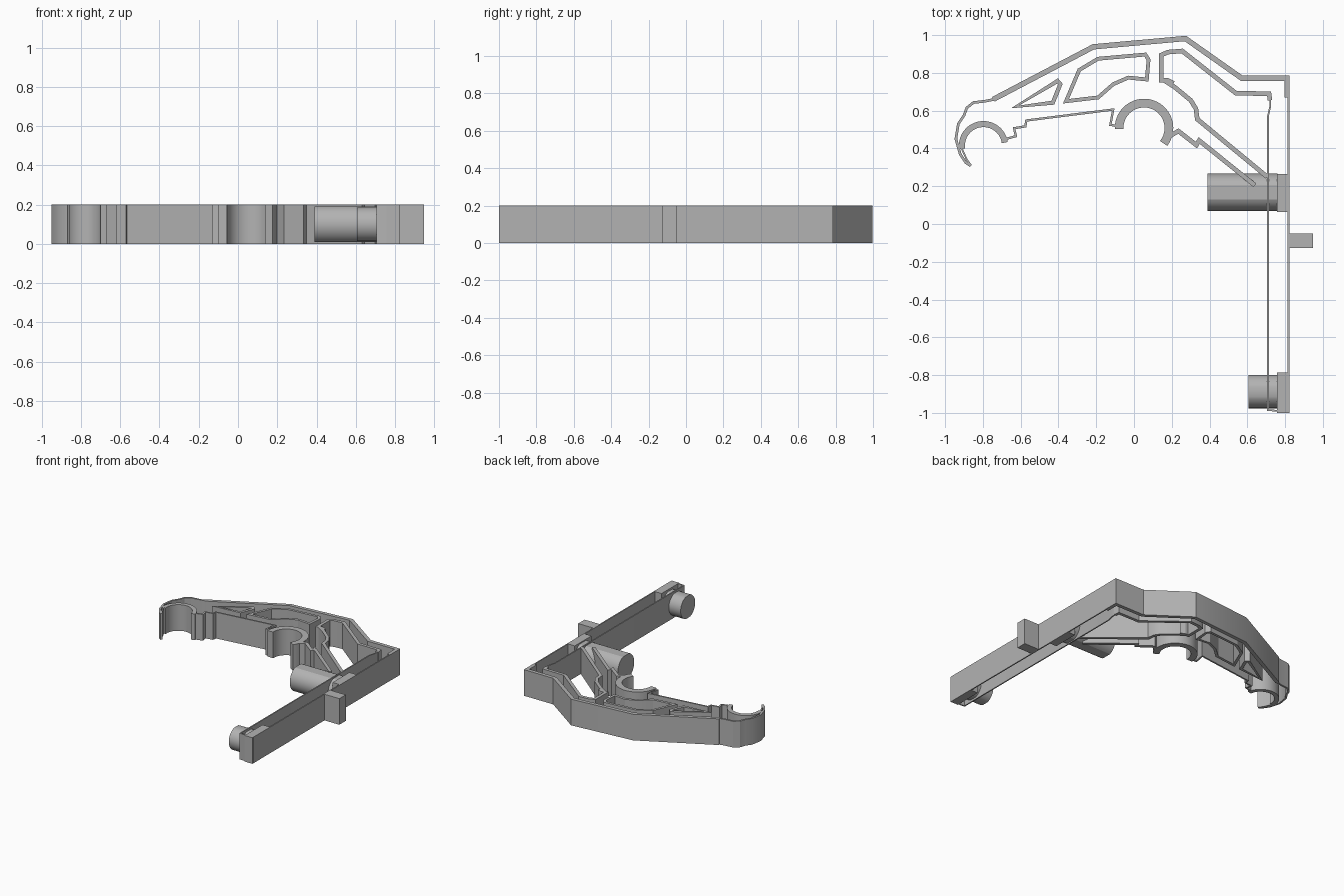
import bpy, bmesh, math
from mathutils import Vector

old = bpy.data.objects.get("Cube")
if old:
    bpy.data.objects.remove(old, do_unlink=True)

HEIGHT = 0.2
THICK, MEDIUM, THIN = 0.028, 0.024, 0.009

grey = bpy.data.materials.new("plain grey")
grey.use_nodes = True
colour = (0.45, 0.45, 0.45, 1)
grey.diffuse_color = colour
grey.node_tree.nodes["Principled BSDF"].inputs["Base Color"].default_value = colour
parts = []


def finish(name, bm):
    """Turn a bmesh into a named grey object."""
    bmesh.ops.recalc_face_normals(bm, faces=bm.faces)
    mesh = bpy.data.meshes.new(name)
    bm.to_mesh(mesh)
    bm.free()
    mesh.materials.append(grey)
    obj = bpy.data.objects.new(name, mesh)
    bpy.context.collection.objects.link(obj)
    parts.append(obj)
    return obj


def ribbon(name, points, width, closed=False):
    """Upright wall of constant width following a plan path with mitred corners."""
    path = [Vector(p) for p in points]
    count = len(path)
    bm = bmesh.new()
    rings = []
    for i, p in enumerate(path):
        before = path[i - 1] if i > 0 or closed else None
        after = path[(i + 1) % count] if i < count - 1 or closed else None
        d_in = (p - before).normalized() if before else (after - p).normalized()
        d_out = (after - p).normalized() if after else d_in
        n_in = Vector((-d_in.y, d_in.x))
        n_out = Vector((-d_out.y, d_out.x))
        mitre = (n_in + n_out).normalized()
        offset = mitre * (width / 2 / max(mitre.dot(n_in), 0.5))
        left, right = p + offset, p - offset
        rings.append([bm.verts.new((q.x, q.y, z)) for q, z in
                      ((left, 0), (right, 0), (right, HEIGHT), (left, HEIGHT))])
    for i in range(count if closed else count - 1):
        a, b = rings[i], rings[(i + 1) % count]
        for k in range(4):
            m = (k + 1) % 4
            bm.faces.new((a[k], a[m], b[m], b[k]))
    if not closed:
        bm.faces.new(rings[0])
        bm.faces.new(rings[-1])
    return finish(name, bm)


def arc(centre, radius, start, end, steps=28):
    """Plan points along a circular arc, angles in degrees."""
    angles = [math.radians(start + (end - start) * i / steps) for i in range(steps + 1)]
    return [(centre[0] + radius * math.cos(a), centre[1] + radius * math.sin(a)) for a in angles]


def block(name, x0, x1, y0, y1):
    bm = bmesh.new()
    bmesh.ops.create_cube(bm, size=1)
    for v in bm.verts:
        v.co = ((x0 + x1) / 2 + v.co.x * (x1 - x0),
                (y0 + y1) / 2 + v.co.y * (y1 - y0),
                (v.co.z + 0.5) * HEIGHT)
    return finish(name, bm)


def peg(name, x0, x1, y, radius, flat):
    """Round peg along x with narrow flats on its top and underside."""
    limit = math.sqrt(radius ** 2 - flat ** 2)
    start = math.asin(limit / radius)
    side = arc((0, 0), radius, -math.degrees(start), math.degrees(start), 16)
    outline = side + [(-a, -b) for a, b in side]
    bm = bmesh.new()
    ends = [[bm.verts.new((x, y + a, HEIGHT / 2 + b)) for a, b in outline] for x in (x0, x1)]
    for ring in ends:
        bm.faces.new(ring)
    for i in range(len(outline)):
        j = (i + 1) % len(outline)
        bm.faces.new((ends[0][i], ends[0][j], ends[1][j], ends[1][i]))
    return finish(name, bm)


# Roof line from bonnet to tail
ribbon("roof_line", [(-0.745, 0.66), (-0.215, 0.938), (0.272, 0.982), (0.57, 0.772),
                     (0.81, 0.772), (0.81, 0.67)], THICK)

# Thin nose and front bumper
ribbon("nose_line", [(-0.72, 0.664), (-0.79, 0.65), (-0.85, 0.643), (-0.885, 0.615),
                     (-0.9, 0.575), (-0.93, 0.53), (-0.943, 0.45), (-0.92, 0.37),
                     (-0.89, 0.325), (-0.865, 0.308)], 0.014)
ribbon("bumper_lip", [(-0.935, 0.41), (-0.912, 0.4), (-0.885, 0.34), (-0.862, 0.31)], THIN)

# Wheel arches
ribbon("front_wheel_arch", arc((-0.797, 0.415), 0.114, 188, 8), 0.032)
ribbon("rear_wheel_arch", arc((0.053, 0.508), 0.132, 182, -38), 0.046)

# Sill joining the arches
ribbon("sill", [(-0.68, 0.45), (-0.625, 0.465), (-0.635, 0.507), (-0.575, 0.517),
                (-0.57, 0.548), (-0.11, 0.606), (-0.125, 0.525), (-0.07, 0.515)], 0.012)

# Window frames
ribbon("front_window", [(-0.63, 0.62), (-0.405, 0.757), (-0.39, 0.74), (-0.43, 0.642)],
       0.022, closed=True)
ribbon("door_window", [(-0.36, 0.65), (-0.29, 0.815), (-0.19, 0.875), (0.06, 0.897),
                       (0.077, 0.87), (0.068, 0.765), (-0.03, 0.775), (-0.11, 0.74),
                       (-0.19, 0.67)], 0.02, closed=True)
ribbon("rear_window", [(0.21, 0.745), (0.18, 0.76), (0.145, 0.76), (0.145, 0.895),
                       (0.18, 0.91), (0.255, 0.916), (0.54, 0.692), (0.715, 0.69),
                       (0.72, 0.655)], MEDIUM)

# Rear fender and the two braces to the rail
ribbon("upper_brace", [(0.16, 0.76), (0.215, 0.725), (0.3, 0.655), (0.328, 0.61),
                       (0.335, 0.555), (0.705, 0.25)], MEDIUM)
ribbon("lower_brace", [(0.18, 0.46), (0.235, 0.492), (0.33, 0.418), (0.345, 0.442),
                       (0.64, 0.205)], MEDIUM)

# Hollow rail made of two thin walls
ribbon("rail_inner_wall", [(0.722, 0.66), (0.722, 0.625), (0.709, 0.57), (0.709, -0.985),
                           (0.77, -0.99)], THIN)
ribbon("rail_outer_wall", [(0.818, 0.77), (0.818, -0.99)], THIN)

# Mounting pegs, their end blocks and the tab
peg("upper_peg", 0.39, 0.76, 0.168, 0.0985, 0.0375)
peg("lower_peg", 0.605, 0.76, -0.887, 0.0885, 0.026)
block("upper_peg_block", 0.757, 0.822, 0.063, 0.265)
block("lower_peg_block", 0.757, 0.822, -1.0, -0.785)
block("side_tab", 0.815, 0.948, -0.128, -0.05)

# Soft shading on the rounded walls, sharp elsewhere
bpy.ops.object.select_all(action="DESELECT")
for obj in parts:
    obj.select_set(True)
bpy.context.view_layer.objects.active = parts[0]
bpy.ops.object.shade_smooth_by_angle(angle=math.radians(25))
